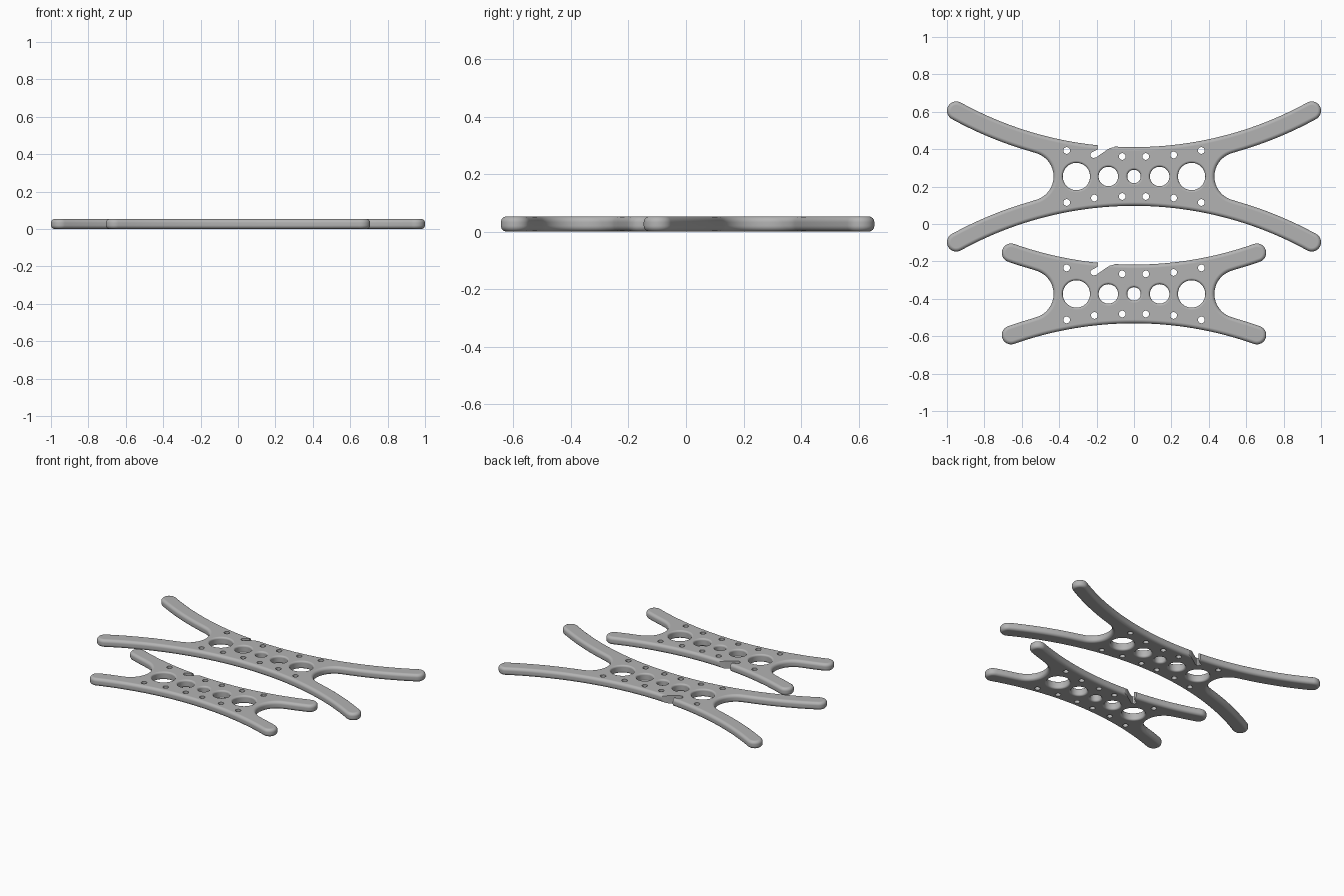
import bpy, bmesh
from math import sin, cos, asin, pi, radians
from mathutils import Vector

if "Cube" in bpy.data.objects:
    bpy.data.objects.remove(bpy.data.objects["Cube"])

H, ROUND, STEPS = 0.053, 0.02, 6       # plate thickness, edge rounding
EDGE, ARM = 1.92, 0.05                 # long edge radius, arm half width
CY = 0.157 + EDGE                      # centre height of the long edge arc

grey = bpy.data.materials.new("grey plastic")
grey.use_nodes = True
grey.diffuse_color = (0.45, 0.45, 0.45, 1)
grey.node_tree.nodes["Principled BSDF"].inputs["Base Color"].default_value = grey.diffuse_color


def arc_point(r, t):
    return Vector((r * sin(t), CY - r * cos(t)))


def circle(x, y, r, n):
    return [Vector((x + r * cos(2 * pi * i / n), y + r * sin(2 * pi * i / n))) for i in range(n)]


def outline(tip_x):
    """Four-armed plate outline, mirrored from one quarter, counter-clockwise."""
    mid = EDGE + ARM
    end, start = asin(tip_x / mid), asin(0.55 / (mid + ARM))
    n = 28
    q = [arc_point(EDGE, end * i / n) for i in range(n)]
    up, along = Vector((-sin(end), cos(end))), Vector((cos(end), sin(end)))
    tip = arc_point(mid, end)
    q += [tip + ARM * (cos(pi * i / 16) * up + sin(pi * i / 16) * along) for i in range(17)]
    q += [arc_point(mid + ARM, end + (start - end) * i / 14) for i in range(1, 15)]
    q += [Vector((0.56 + 0.13 * cos(a), 0.13 * sin(a)))
          for a in (radians(105 + 75 * i / 14) for i in range(15))]
    half = q + [Vector((p.x, -p.y)) for p in reversed(q[:-1])]
    full = half + [Vector((-p.x, p.y)) for p in reversed(half[1:-1])]
    return full[::-1]


def loft(bm, loop, layers):
    """Stack copies of a loop, each moved inward by an inset at a height."""
    n = len(loop)
    normals = []
    for i in range(n):
        d = (loop[(i + 1) % n] - loop[i - 1]).normalized()
        normals.append(Vector((-d.y, d.x)))
    rings = [[bm.verts.new((*(p + m * inset), z)) for p, m in zip(loop, normals)]
             for inset, z in layers]
    for a, b in zip(rings, rings[1:]):
        for i in range(n):
            j = (i + 1) % n
            bm.faces.new((a[i], a[j], b[j], b[i]))
    bm.faces.new(rings[0][::-1])
    bm.faces.new(rings[-1])


def rounded_layers(r, sign):
    low = [(sign * r * (1 - sin(a)), r * (1 - cos(a)))
           for a in (pi / 2 * i / STEPS for i in range(STEPS + 1))]
    return low + [(d, H - z) for d, z in reversed(low)]


def make_object(name, bm, y):
    mesh = bpy.data.meshes.new(name)
    bmesh.ops.recalc_face_normals(bm, faces=bm.faces)
    bm.to_mesh(mesh)
    bm.free()
    mesh.materials.append(grey)
    ob = bpy.data.objects.new(name, mesh)
    ob.location.y = y
    bpy.context.collection.objects.link(ob)
    return ob


def make_cutters(y):
    bm = bmesh.new()
    through = [(0, -0.02), (0, H + 0.02)]
    # Row of large holes with softened rims
    flare = 0.012
    rim = rounded_layers(flare, -1)
    rim = [(-flare, -0.02)] + rim + [(-flare, H + 0.02)]
    for x, r in ((-0.308, 0.073), (-0.137, 0.052), (0, 0.036), (0.137, 0.052), (0.308, 0.073)):
        loft(bm, circle(x, 0, r, 48), rim)
    # Small straight holes; the hooked notch replaces one of them
    for x, dy in ((0.36, 0.139), (0.212, 0.115), (0.063, 0.107)):
        for sx in (-1, 1):
            for sy in (-1, 1):
                if not (x == 0.212 and sx < 0 and sy > 0):
                    loft(bm, circle(sx * x, sy * dy, 0.018, 24), through)
    notch = [(-0.193, 0.2), (-0.193, 0.146), (-0.224, 0.130), (-0.234, 0.120), (-0.231, 0.107),
             (-0.219, 0.099), (-0.204, 0.101), (-0.142, 0.144), (-0.128, 0.152),
             (-0.105, 0.157), (-0.105, 0.2)]
    loft(bm, [Vector(p) for p in notch], through)
    ob = make_object("hole_cutter", bm, y)
    ob.hide_render = True
    return ob


def make_plate(name, tip_x, y):
    bm = bmesh.new()
    loft(bm, outline(tip_x), rounded_layers(ROUND, 1))
    plate, cutter = make_object(name, bm, y), make_cutters(y)
    cut = plate.modifiers.new("holes", "BOOLEAN")
    cut.object, cut.solver = cutter, "EXACT"
    bpy.ops.object.select_all(action="DESELECT")
    plate.select_set(True)
    bpy.context.view_layer.objects.active = plate
    bpy.ops.object.modifier_apply(modifier=cut.name)
    bpy.data.objects.remove(cutter)
    bpy.ops.object.shade_smooth_by_angle(angle=radians(35))
    # Keep the broad faces shading flat
    plate.modifiers.new("flat_faces", "WEIGHTED_NORMAL").keep_sharp = True


make_plate("large_strap_plate", 0.95, 0.254)
make_plate("small_strap_plate", 0.657, -0.374)
